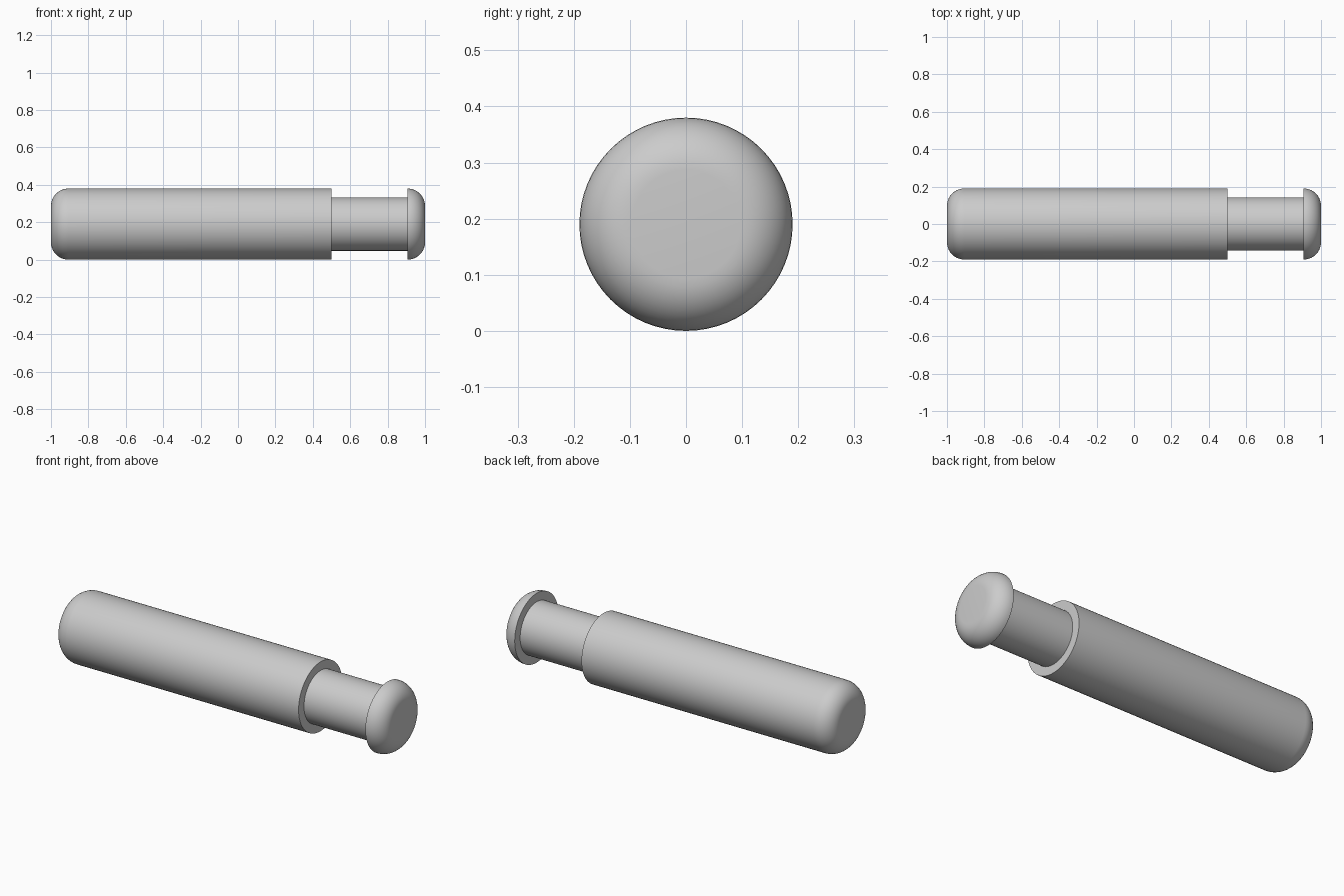
import bpy, bmesh
from math import pi, sin, cos, radians
from mathutils import Matrix, Vector

cube = bpy.data.objects.get("Cube")
if cube:
    bpy.data.objects.remove(cube, do_unlink=True)

RADIUS = 0.19
ROD_RADIUS = 0.143
FILLET = 0.093
SIDES = 64

grey = bpy.data.materials.new("plain grey")
grey.use_nodes = True
grey.diffuse_color = (0.6, 0.6, 0.6, 1)
grey.node_tree.nodes["Principled BSDF"].inputs["Base Color"].default_value = (0.6, 0.6, 0.6, 1)


def rounded_end(tip, direction, steps=10):
    """Profile (x, radius) from the axis out round a filleted end."""
    points = [(tip, 0)]
    for i in range(steps + 1):
        a = i / steps * pi / 2
        points.append((tip - direction * FILLET * (1 - cos(a)),
                       RADIUS - FILLET + FILLET * sin(a)))
    return points


def lathe(name, profile):
    """Spin a profile around the horizontal axis of the model."""
    bm = bmesh.new()
    verts = [bm.verts.new((x, 0, r)) for x, r in profile]
    edges = [bm.edges.new(pair) for pair in zip(verts, verts[1:])]
    bmesh.ops.spin(bm, geom=verts + edges, cent=(0, 0, 0), axis=(1, 0, 0),
                   angle=2 * pi, steps=SIDES, use_duplicate=False)
    bmesh.ops.remove_doubles(bm, verts=bm.verts, dist=0.0001)
    bmesh.ops.dissolve_degenerate(bm, edges=bm.edges, dist=0.0001)
    bmesh.ops.recalc_face_normals(bm, faces=bm.faces)
    bmesh.ops.translate(bm, verts=bm.verts, vec=(0, 0, RADIUS))
    mesh = bpy.data.meshes.new(name)
    bm.to_mesh(mesh)
    bm.free()
    mesh.materials.append(grey)
    obj = bpy.data.objects.new(name, mesh)
    bpy.context.collection.objects.link(obj)
    bpy.ops.object.select_all(action='DESELECT')
    obj.select_set(True)
    bpy.context.view_layer.objects.active = obj
    bpy.ops.object.shade_smooth_by_angle(angle=radians(30))
    return obj


# Long barrel with a rounded closed end and a flat shoulder
lathe("barrel", rounded_end(-1, -1) + [(0.5, RADIUS), (0.5, 0)])

# Thinner rod set slightly into the barrel and the cap
lathe("rod", [(0.48, 0), (0.48, ROD_RADIUS), (0.92, ROD_RADIUS), (0.92, 0)])

# Rounded end cap with a flat inner face
lathe("end_cap", rounded_end(1, 1) + [(0.905, RADIUS), (0.905, 0)])
